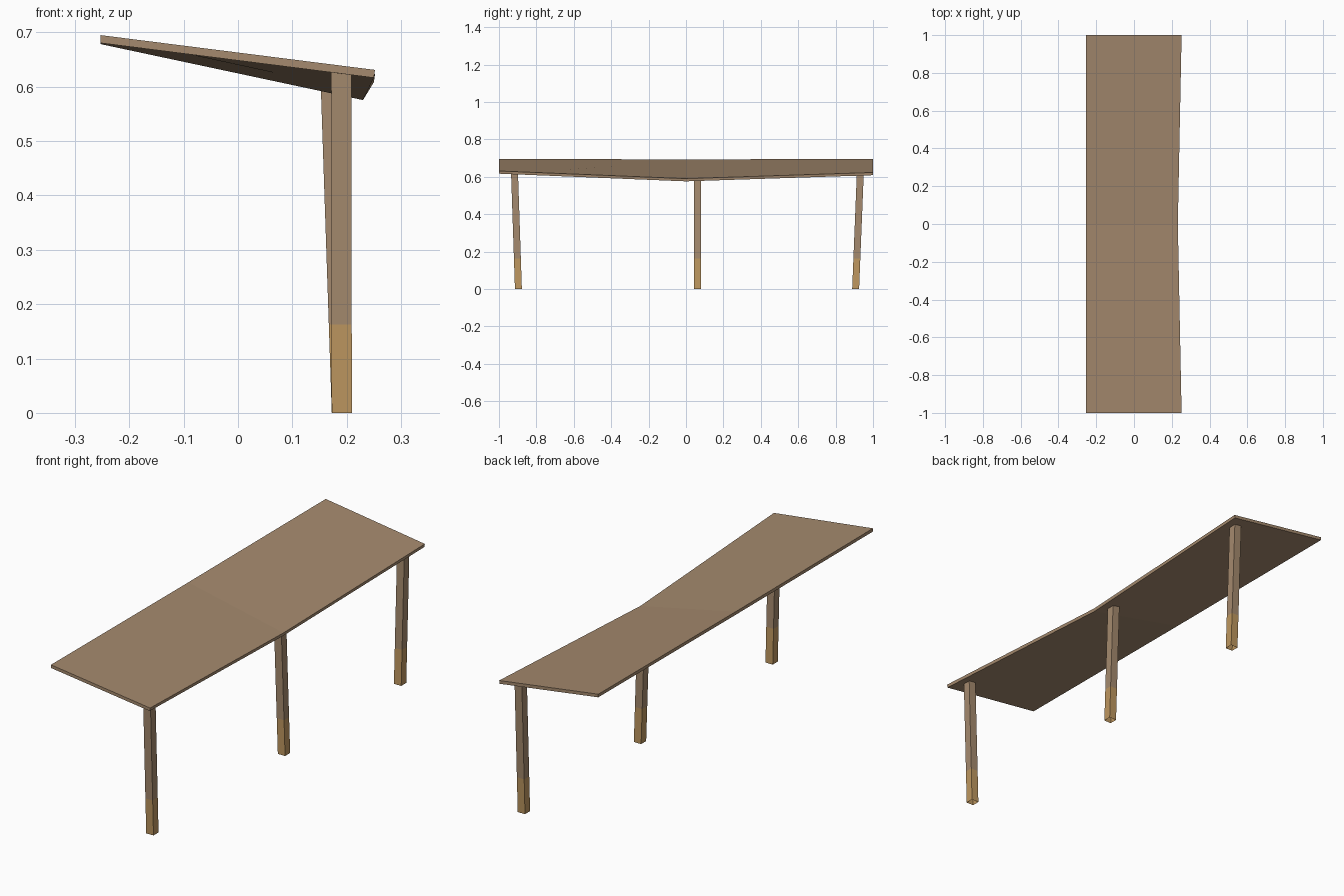
import bpy, bmesh

if "Cube" in bpy.data.objects:
    bpy.data.objects.remove(bpy.data.objects["Cube"])


def material(name, rgb):
    m = bpy.data.materials.new(name)
    m.diffuse_color = (*rgb, 1.0)
    m.use_nodes = True
    m.node_tree.nodes["Principled BSDF"].inputs["Base Color"].default_value = m.diffuse_color
    return m


wood = material("brown wood", (0.376, 0.254, 0.156))
tip = material("golden leg tip", (0.515, 0.310, 0.117))


def loft(name, rings, mats, caps=(True, True)):
    """Join four-cornered rings into a tube with optional end caps."""
    bm = bmesh.new()
    vr = [[bm.verts.new(p) for p in ring] for ring in rings]
    for i in range(len(vr) - 1):
        a, b = vr[i], vr[i + 1]
        for k in range(4):
            j = (k + 1) % 4
            f = bm.faces.new((a[k], a[j], b[j], b[k]))
            f.material_index = i if len(mats) > 1 else 0
    if caps[0]:
        bm.faces.new(vr[0])
    if caps[1]:
        bm.faces.new(vr[-1]).material_index = len(mats) - 1
    bmesh.ops.recalc_face_normals(bm, faces=bm.faces)
    me = bpy.data.meshes.new(name)
    bm.to_mesh(me)
    bm.free()
    for m in mats:
        me.materials.append(m)
    ob = bpy.data.objects.new(name, me)
    bpy.context.collection.objects.link(ob)
    return ob


# sagging top: y, raised-edge top z, low-edge x, low-edge top z
T = 0.0145
sections = [(-1.0, 0.695, 0.252, 0.631),
            (0.0, 0.693, 0.232, 0.590),
            (1.0, 0.695, 0.252, 0.623)]
loft("tabletop",
     [[(-0.253, y, zl), (xr, y, zr), (xr - 0.002, y, zr - T), (-0.253, y, zl - T)]
      for y, zl, xr, zr in sections], [wood])

# legs: centre at foot, centre at top, height (feet are open underneath)
H = 0.0185
BAND = 0.163
legs = [("front_leg", (0.191, -0.896), (0.190, -0.917), 0.626),
        ("middle_leg", (0.191, 0.062), (0.171, 0.062), 0.596),
        ("back_leg", (0.191, 0.907), (0.190, 0.932), 0.620)]
for name, foot, top, h in legs:
    rings = []
    for z in (0.0, BAND, h):
        t = z / h
        cx = foot[0] + (top[0] - foot[0]) * t
        cy = foot[1] + (top[1] - foot[1]) * t
        rings.append([(cx + sx * H, cy + sy * H, z)
                      for sx, sy in ((-1, -1), (1, -1), (1, 1), (-1, 1))])
    loft(name, rings, [tip, wood], caps=(False, True))
